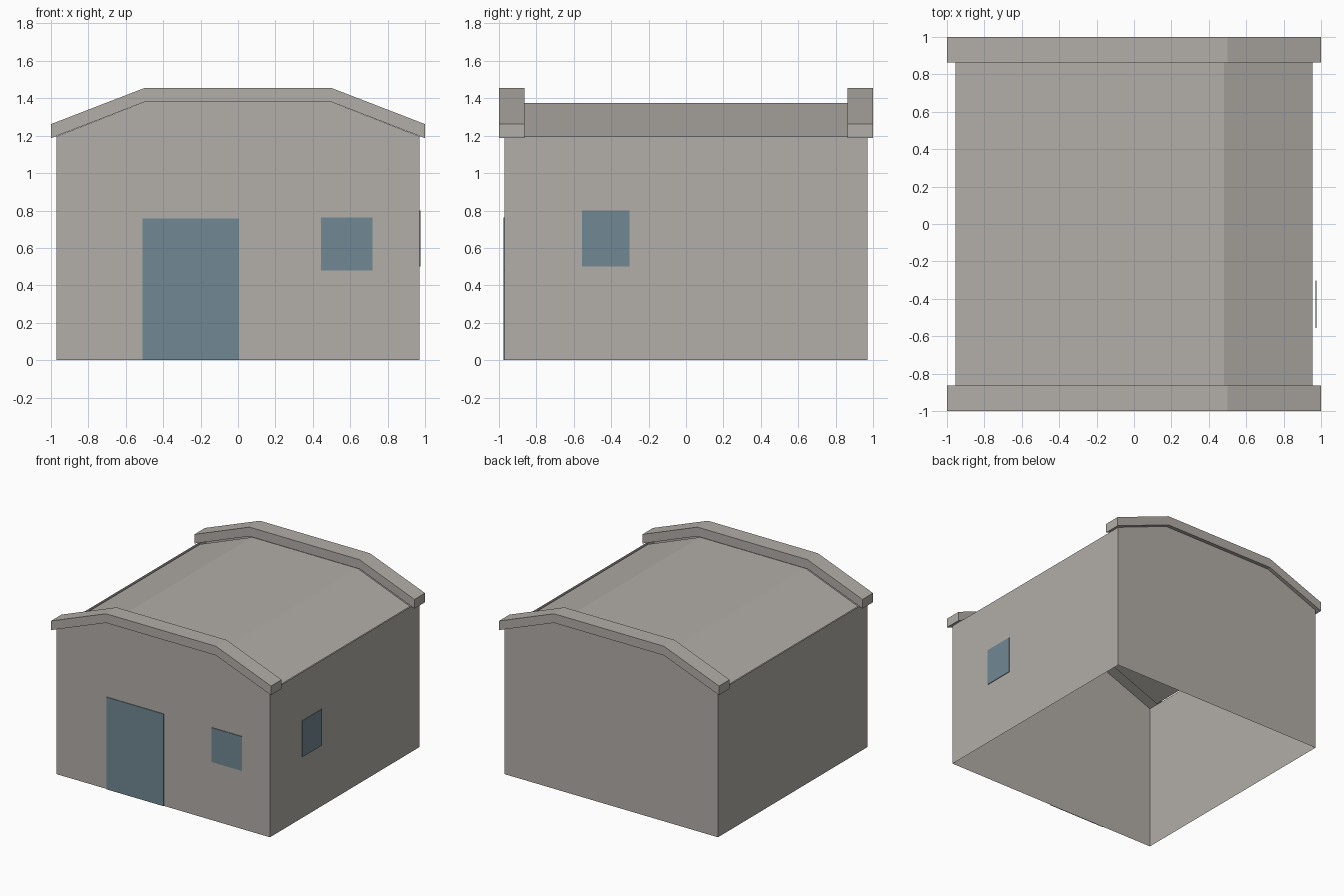
import bpy
import bmesh

cube = bpy.data.objects.get("Cube")
if cube:
    bpy.data.objects.remove(cube, do_unlink=True)


def make_material(name, color):
    mat = bpy.data.materials.new(name)
    mat.use_nodes = True
    mat.diffuse_color = color
    mat.node_tree.nodes["Principled BSDF"].inputs["Base Color"].default_value = color
    return mat


STONE = make_material("warm_grey_plaster", (0.445, 0.423, 0.392, 1))
BLUE = make_material("slate_blue", (0.165, 0.246, 0.292, 1))


def finish(name, bm, mat):
    mesh = bpy.data.meshes.new(name)
    bm.to_mesh(mesh)
    bm.free()
    mesh.materials.append(mat)
    obj = bpy.data.objects.new(name, mesh)
    bpy.context.collection.objects.link(obj)
    return obj


def sweep(name, profile, y0, y1, mat, closed=True, caps=True, skip=()):
    """Extend an x-z profile along y, as a sheet, tube or solid."""
    bm = bmesh.new()
    a = [bm.verts.new((x, y0, z)) for x, z in profile]
    b = [bm.verts.new((x, y1, z)) for x, z in profile]
    n = len(profile)
    for i in range(n if closed else n - 1):
        if i not in skip:
            j = (i + 1) % n
            bm.faces.new((a[i], b[i], b[j], a[j]))
    if closed and caps:
        bm.faces.new(a)
        bm.faces.new(b[::-1])
    if closed and not skip:
        bmesh.ops.recalc_face_normals(bm, faces=bm.faces)
    return finish(name, bm, mat)


def plate(name, lo, hi, mat):
    bm = bmesh.new()
    bmesh.ops.create_cube(bm, size=1)
    for v in bm.verts:
        v.co = [(l + h) / 2 + c * (h - l) for l, h, c in zip(lo, hi, v.co)]
    return finish(name, bm, mat)


# Thin walls with gabled ends, open at the floor and under the roof
W = 0.97
EAVE = 1.197
gable = [(-W, 0), (W, 0), (W, EAVE), (0.5, 1.38), (-0.5, 1.38), (-W, EAVE)]
sweep("walls", gable, -W, W, STONE, skip=(0, 2, 3, 4))

# Roof sheet between the parapets
roof = [(-0.955, 1.19), (-0.48, 1.375), (0.48, 1.375), (0.955, 1.19)]
sweep("roof", roof, -0.87, 0.87, STONE, closed=False)

# Raised parapet over each gable
lower = [(-1, 1.187), (-0.5, 1.38), (0.5, 1.38), (1, 1.187)]
upper = [(x, z + 0.075) for x, z in reversed(lower)]
for side, y0, y1 in (("front", -1, -0.863), ("back", 0.863, 1)):
    sweep(side + "_parapet", lower + upper, y0, y1, STONE)

# Door and windows as thin plates on the walls
T = 0.006
plate("door", (-0.51, -W - T, 0), (0.005, -W - 0.001, 0.757), BLUE)
plate("front_window", (0.443, -W - T, 0.48), (0.718, -W - 0.001, 0.762), BLUE)
plate("side_window", (W + 0.001, -0.555, 0.502), (W + T, -0.303, 0.80), BLUE)
